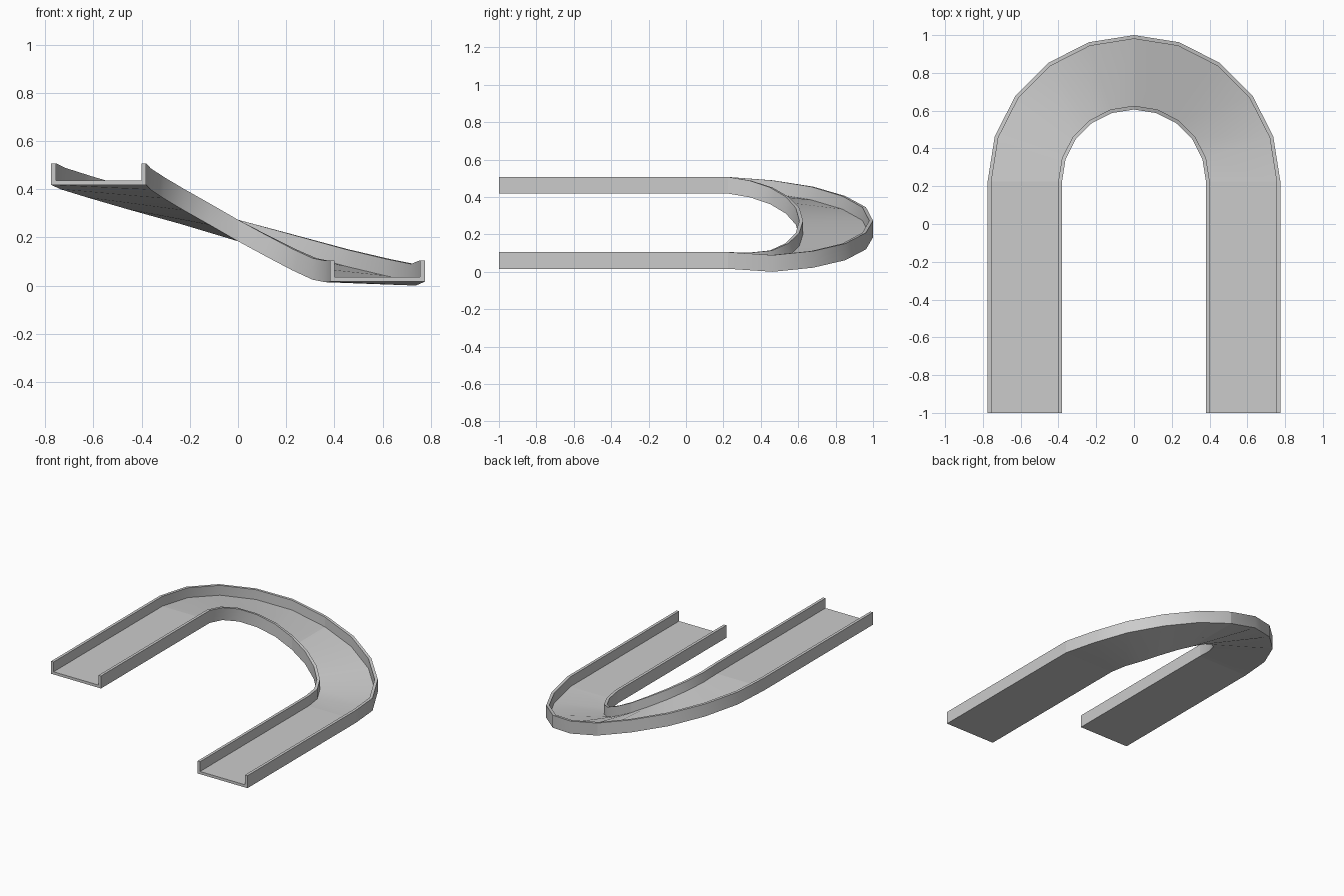
import bpy, bmesh
from math import sin, cos, radians

if "Cube" in bpy.data.objects:
    bpy.data.objects.remove(bpy.data.objects["Cube"])

R_IN, R_OUT, WALL = 0.381, 0.775, 0.02   # channel radii and wall thickness
FLOOR, HEIGHT = 0.019, 0.089             # floor thickness and wall height
Y0 = 0.225                               # centre line of the bend

# U-shaped channel section: (distance from bend axis, height)
PROFILE = [(R_IN, 0), (R_IN, HEIGHT), (R_IN + WALL, HEIGHT), (R_IN + WALL, FLOOR),
           (R_OUT - WALL, FLOOR), (R_OUT - WALL, HEIGHT), (R_OUT, HEIGHT), (R_OUT, 0)]


def sweep(name, stations):
    """Loft the section through stations (angle, y offset, inner z, outer z)."""
    bm = bmesh.new()
    rings = []
    for ang, y, zi, zo in stations:
        c, s = cos(radians(ang)), sin(radians(ang))
        ring = []
        for r, h in PROFILE:
            t = (r - R_IN) / (R_OUT - R_IN)
            ring.append(bm.verts.new((-r * c, Y0 + y + r * s, zi + (zo - zi) * t + h)))
        rings.append(ring)
    n = len(PROFILE)
    for a, b in zip(rings, rings[1:]):
        for i in range(n):
            j = (i + 1) % n
            bm.faces.new((a[i], a[j], b[j], b[i]))
    # end caps: two walls and the floor strip
    for r in (rings[0], rings[-1]):
        bm.faces.new((r[0], r[1], r[2], r[3]))
        bm.faces.new((r[4], r[5], r[6], r[7]))
        bm.faces.new((r[0], r[3], r[4], r[7]))
    bmesh.ops.recalc_face_normals(bm, faces=bm.faces)
    me = bpy.data.meshes.new(name)
    bm.to_mesh(me)
    bm.free()
    me.shade_smooth()
    me.set_sharp_from_angle(angle=radians(30))
    ob = bpy.data.objects.new(name, me)
    bpy.context.collection.objects.link(ob)


HIGH, LOW, LEN = 0.418, 0.016, 1.225

# Straight upper and lower runs
sweep("upper_straight", [(0, -LEN, HIGH, HIGH), (0, 0, HIGH, HIGH)])
sweep("lower_straight", [(180, -LEN, LOW, LOW), (180, 0, LOW, LOW)])

# Descending bend in two quarter turns, a section every 18 degrees
inner = [HIGH, 0.398, 0.362, 0.312, 0.252, 0.184, 0.120, 0.064, 0.025, 0.014, LOW]
outer = [HIGH, 0.400, 0.366, 0.316, 0.256, 0.184, 0.120, 0.062, 0.022, 0.000, LOW]
bend = [(18 * i, 0, inner[i], outer[i]) for i in range(11)]
sweep("upper_bend", bend[:6])
sweep("lower_bend", bend[5:])
